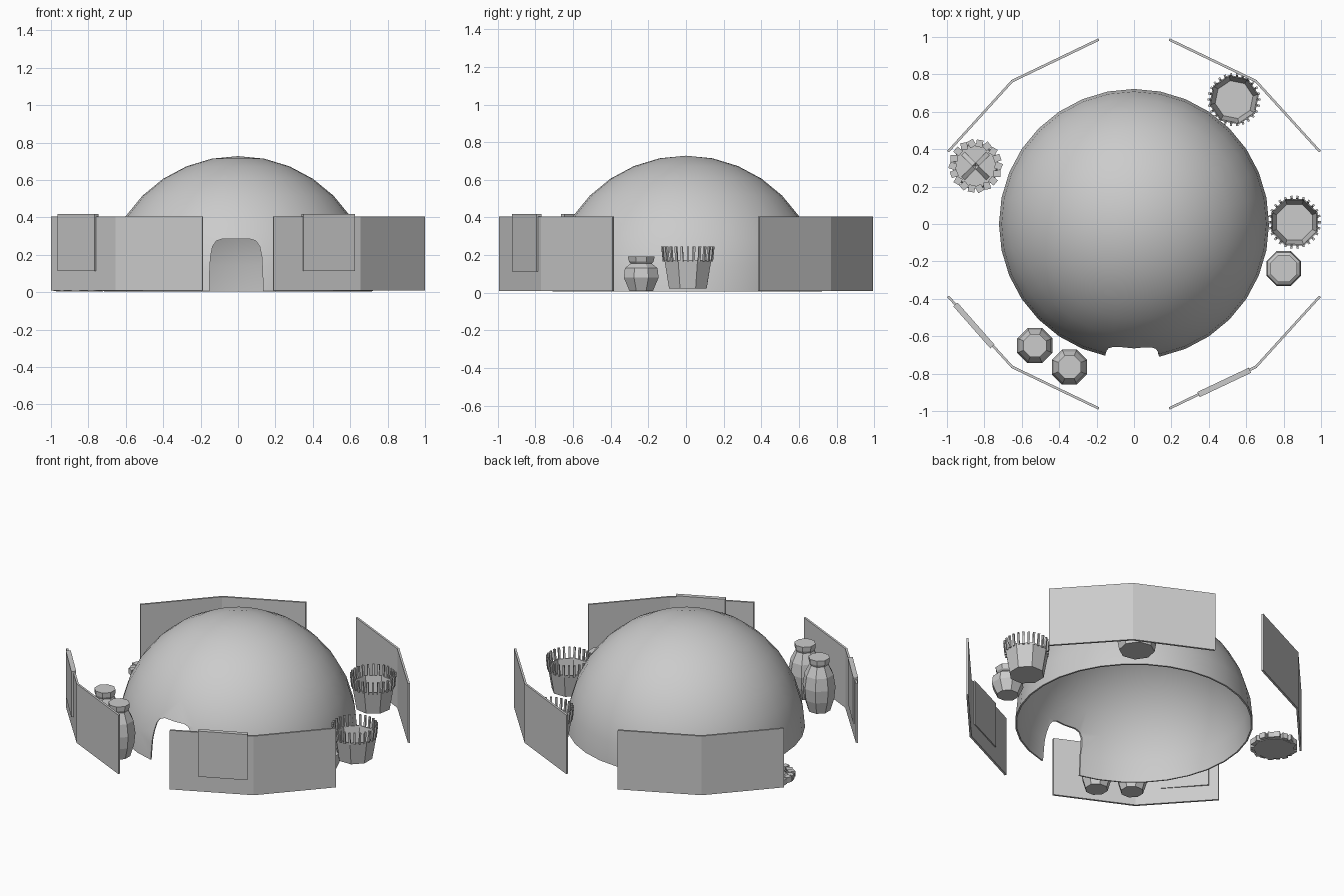
import bpy, bmesh, math
from mathutils import Vector, Matrix

if "Cube" in bpy.data.objects:
    bpy.data.objects.remove(bpy.data.objects["Cube"])

def add_object(name, bm):
    bmesh.ops.recalc_face_normals(bm, faces=bm.faces)
    me = bpy.data.meshes.new(name)
    bm.to_mesh(me)
    bm.free()
    ob = bpy.data.objects.new(name, me)
    bpy.context.collection.objects.link(ob)
    return ob

def prism(bm, pts, z0, z1):
    """Extrude a plan outline from z0 to z1."""
    f = bm.faces.new([bm.verts.new((x, y, z0)) for x, y in pts])
    up = bmesh.ops.extrude_face_region(bm, geom=[f])['geom']
    bmesh.ops.translate(bm, vec=(0, 0, z1 - z0), verts=[v for v in up if isinstance(v, bmesh.types.BMVert)])

def box(bm, matrix, size):
    bmesh.ops.create_cube(bm, size=1, matrix=matrix @ Matrix.Diagonal((*size, 1)))

def lathe(bm, profile, sides, phase=0):
    """Closed faceted pot from (radius, z) rings, first and last ring capped."""
    rings = [[bm.verts.new((r * math.cos(phase + 2 * math.pi * i / sides),
                            r * math.sin(phase + 2 * math.pi * i / sides), z))
              for i in range(sides)] for r, z in profile]
    for a, b in zip(rings, rings[1:]):
        for i in range(sides):
            j = (i + 1) % sides
            bm.faces.new((a[i], a[j], b[j], b[i]))
    bm.faces.new(rings[0][::-1])
    bm.faces.new(rings[-1])

# dome shell with an arched doorway
bm = bmesh.new()
bmesh.ops.create_uvsphere(bm, u_segments=32, v_segments=16, radius=0.722)
bmesh.ops.delete(bm, geom=[v for v in bm.verts if v.co.z < -0.01], context='VERTS')
bmesh.ops.translate(bm, vec=(0, 0, 0.006), verts=bm.verts)
dome = add_object("dome", bm)
shell = dome.modifiers.new("shell", 'SOLIDIFY')
shell.thickness = 0.01
shell.offset = -1

half = [(0.145, -0.1), (0.142, 0.1), (0.137, 0.19), (0.126, 0.245), (0.105, 0.275), (0.07, 0.286)]
arch = half + [(-x, z) for x, z in reversed(half)]
bm = bmesh.new()
prism(bm, arch, 0.4, 1.0)
bmesh.ops.transform(bm, matrix=Matrix.Translation((-0.01, 0, 0)) @ Matrix.Rotation(math.pi / 2, 4, 'X'), verts=bm.verts)
cutter = add_object("door_cutter", bm)
cutter.hide_render = True
cut = dome.modifiers.new("door", 'BOOLEAN')
cut.object = cutter
cut.operation = 'DIFFERENCE'
cut.solver = 'EXACT'
bpy.context.view_layer.objects.active = dome
dome.select_set(True)
for name in ("shell", "door"):
    bpy.ops.object.modifier_apply(modifier=name)
bpy.ops.object.shade_smooth_by_angle(angle=math.radians(30))
bpy.data.objects.remove(cutter)

# four bent perimeter walls
outer = [(1.0, 0.39), (0.655, 0.77), (0.19, 0.993)]
inner = [(0.989, 0.383), (0.648, 0.758), (0.186, 0.98)]
for sx, sy, label in ((1, 1, "back_right"), (-1, 1, "back_left"), (1, -1, "front_right"), (-1, -1, "front_left")):
    bm = bmesh.new()
    prism(bm, [(x * sx, y * sy) for x, y in outer + inner[::-1]], 0.01, 0.405)
    add_object("wall_" + label, bm)

# wall panels
for label, a, b in (("left", (-0.955, -0.43), (-0.757, -0.655)), ("right", (0.345, -0.912), (0.62, -0.782))):
    a, b = Vector(a), Vector(b)
    d, m = b - a, (a + b) / 2
    bm = bmesh.new()
    box(bm, Matrix.Translation((m.x, m.y, 0.265)) @ Matrix.Rotation(math.atan2(d.y, d.x), 4, 'Z'),
        (d.length, 0.03, 0.305))
    add_object("panel_" + label, bm)

# open baskets with upright stakes around the rim
for label, loc, turn in (("side", (0.858, 0.01), 0.39), ("back", (0.535, 0.665), 0.2)):
    bm = bmesh.new()
    lathe(bm, [(0.108, 0.022), (0.135, 0.175), (0.128, 0.175), (0.103, 0.03)], 8, turn)
    count = 26
    for i in range(count):
        rot = Matrix.Rotation(2 * math.pi * i / count, 4, 'Z')
        box(bm, rot @ Matrix.Translation((0.132, 0, 0.205)) @ Matrix.Rotation(0.1, 4, 'Y'), (0.012, 0.012, 0.08))
    add_object("basket_" + label, bm).location = (*loc, 0)

# faceted jars
short = [(0.068, 0.01), (0.1, 0.08), (0.094, 0.13), (0.06, 0.155), (0.07, 0.165), (0.078, 0.193)]
tall = [(0.07, 0.01), (0.094, 0.09), (0.102, 0.17), (0.09, 0.25), (0.058, 0.315), (0.064, 0.33), (0.066, 0.36)]
for label, profile, loc in (("short_jar", short, (0.8, -0.238)),
                            ("tall_jar_left", tall, (-0.53, -0.65)),
                            ("tall_jar_right", tall, (-0.345, -0.765))):
    bm = bmesh.new()
    lathe(bm, profile, 8, math.pi / 8)
    add_object(label, bm).location = (*loc, 0)

# fire pit: base, ring of stones, leaning logs
bm = bmesh.new()
lathe(bm, [(0.125, 0.005), (0.115, 0.025)], 10)
for i in range(18):
    a = 2 * math.pi * i / 18
    box(bm, Matrix.Rotation(a, 4, 'Z') @ Matrix.Translation((0.122, 0, 0.025 + 0.004 * (i % 2)))
        @ Matrix.Rotation(0.35 * (i % 3 - 1), 4, 'Z'), (0.038, 0.036, 0.036))
for i in range(4):
    box(bm, Matrix.Rotation(math.pi / 4 + math.pi / 2 * i, 4, 'Z') @ Matrix.Translation((0.045, 0, 0.06))
        @ Matrix.Rotation(0.75, 4, 'Y'), (0.11, 0.025, 0.025))
add_object("fire_pit", bm).location = (-0.847, 0.31, 0)
